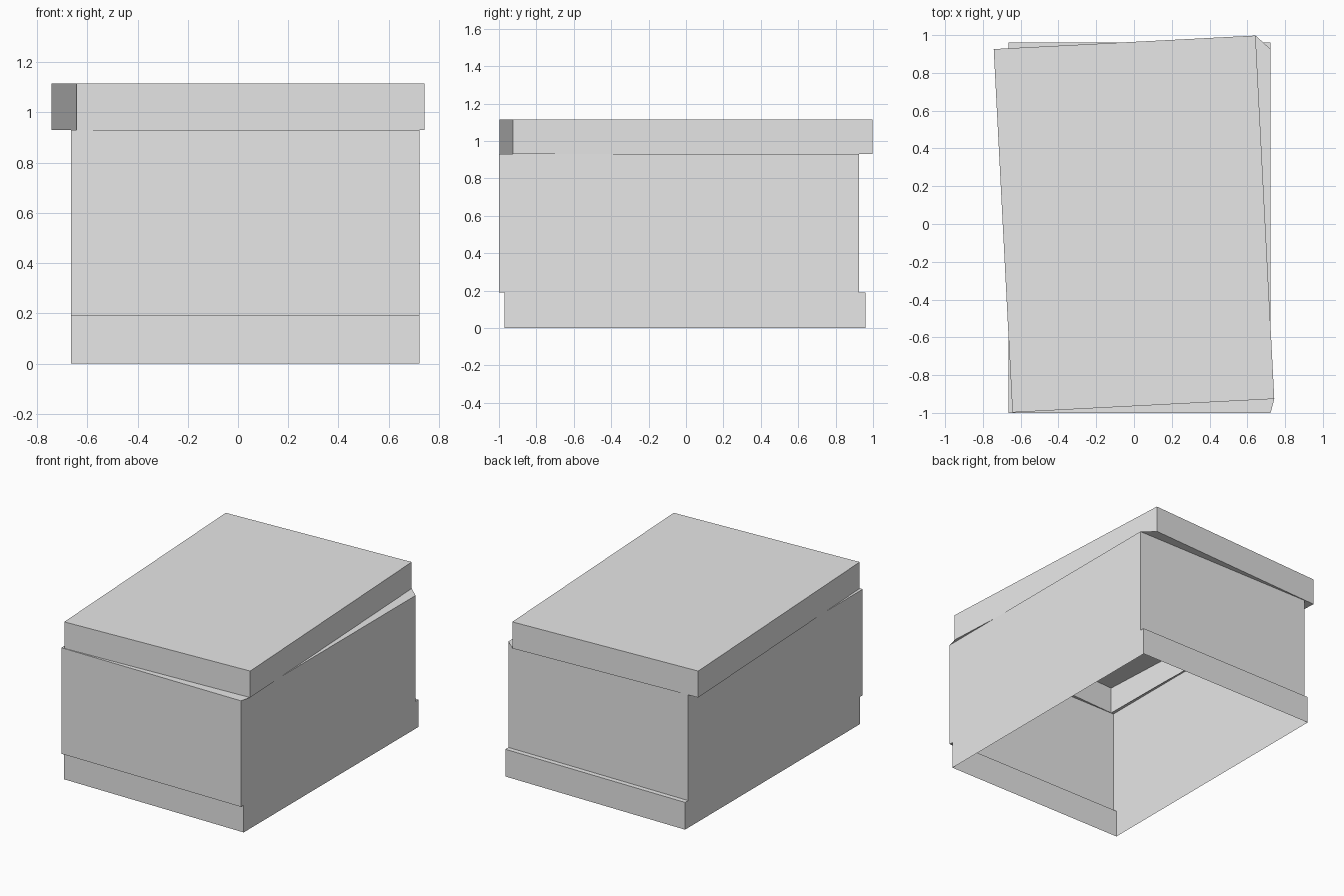
import bpy
import bmesh
from mathutils import Matrix, Vector

cube = bpy.data.objects.get("Cube")
if cube:
    bpy.data.objects.remove(cube, do_unlink=True)

# Plain grey card
card = bpy.data.materials.new("plain_grey")
card.use_nodes = True
GREY = (0.8, 0.8, 0.8, 1.0)
card.diffuse_color = GREY
card.node_tree.nodes["Principled BSDF"].inputs["Base Color"].default_value = GREY


def rectangle(center, size, turn=0.0):
    """Four corners of a rectangle, counter-clockwise from front right."""
    rotate = Matrix.Rotation(turn, 2)
    half = Vector(size) / 2
    signs = ((-1, -1), (1, -1), (1, 1), (-1, 1))
    return [Vector(center) + rotate @ Vector((sx * half.x, sy * half.y))
            for sx, sy in signs]


def add_ring(bm, corners, z):
    return [bm.verts.new((c.x, c.y, z)) for c in corners]


def bridge(bm, lower, upper):
    for i in range(4):
        j = (i + 1) % 4
        bm.faces.new((lower[i], lower[j], upper[j], upper[i]))


def bridge_flat(bm, inner, outer):
    """Ledge between two rings of equal height, as triangles."""
    for i in range(4):
        j = (i + 1) % 4
        for tri in ((inner[i], inner[j], outer[j]), (inner[i], outer[j], outer[i])):
            a, b, c = (v.co for v in tri)
            if (b - a).cross(c - a).length > 1e-6:
                bm.faces.new(tri)


# Outlines of the three stacked tiers; the lid sits slightly askew
base = rectangle((0.029, -0.005), (1.388, 1.93))
body = rectangle((0.029, -0.037), (1.388, 1.926))
lid = rectangle((0, 0), (1.388, 1.926), 0.0515)

# One open-bottomed shell: base, body, lid and the ledges between them
bm = bmesh.new()
tiers = ((base, 0.0, 0.19), (body, 0.19, 0.93), (lid, 0.93, 1.115))
previous = None
for outline, bottom, top in tiers:
    low, high = add_ring(bm, outline, bottom), add_ring(bm, outline, top)
    if previous:
        bridge_flat(bm, previous, low)
    bridge(bm, low, high)
    previous = high
bm.faces.new(previous)

mesh = bpy.data.meshes.new("lidded_box")
bm.to_mesh(mesh)
bm.free()
mesh.materials.append(card)
box = bpy.data.objects.new("lidded_box", mesh)
bpy.context.collection.objects.link(box)
